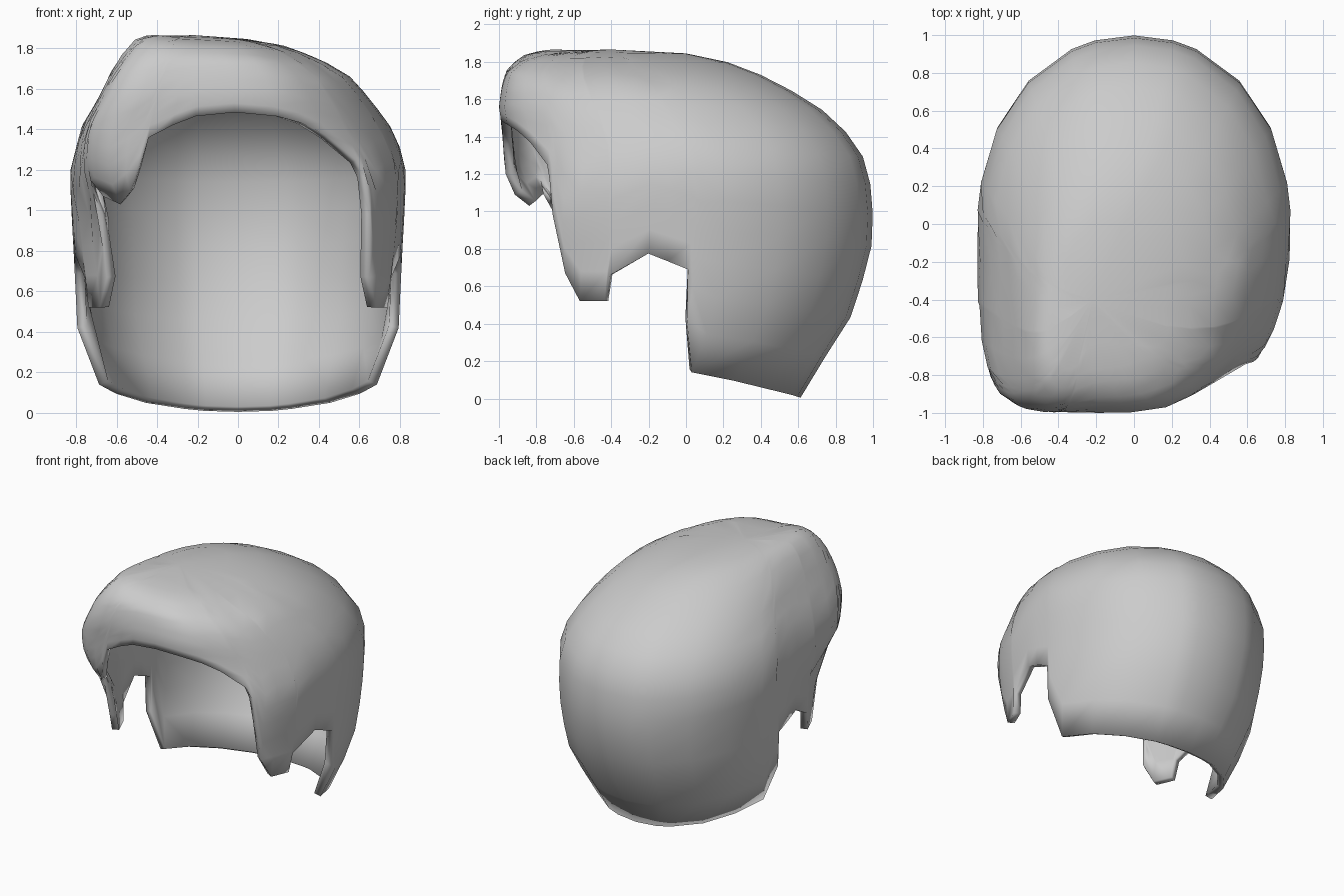
import bpy, bmesh, math

cube = bpy.data.objects.get("Cube")
if cube:
    bpy.data.objects.remove(cube)

# Hull rings from bottom to crown: height, centre x, half width, front and back reach
RINGS = [(0, 0, .66, 1, .61), (.14, 0, .70, 1, .69), (.42, 0, .795, 1, .875),
         (.77, 0, .81, 1, .99), (1.03, 0, .825, .99, 1), (1.19, 0, .83, .98, .98),
         (1.31, 0, .80, .98, .94), (1.42, -.01, .76, .98, .86),
         (1.56, -.02, .665, 1, .71), (1.66, -.035, .59, .985, .54),
         (1.74, -.06, .48, .96, .38), (1.81, -.11, .355, .87, .19),
         (1.845, -.16, .23, .74, 0), (1.866, -.22, 0, .40, -.40)]
TOP = RINGS[-1][0]
ROWS = 14

# Lower hair edge as (y, z): shared back and ear part, then each front side
BACK = [(.59, .01), (.555, .02), (.43, .05), (.25, .095), (.03, .14),
        (.005, .42), (.01, .69), (-.1, .735), (-.2, .775), (-.4, .66),
        (-.43, .52), (-.56, .52), (-.63, .67)]
LEFT = [(-.665, .98), (-.685, 1.17), (-.71, 1.25), (-.82, 1.37),
        (-.89, 1.43), (-.95, 1.465)]
RIGHT = [(-.65, .98), (-.665, 1.15), (-.695, 1.07), (-.76, 1.03),
         (-.81, 1.09), (-.84, 1.2), (-.86, 1.36), (-.91, 1.42), (-.955, 1.465)]


def ring(z):
    """Centre x, half width, centre y and half depth of the hull at a height."""
    for a, b in zip(RINGS, RINGS[1:]):
        if z <= b[0]:
            t = (z - a[0]) / (b[0] - a[0])
            cx, w, f, k = (p + (q - p) * t for p, q in zip(a[1:], b[1:]))
            return cx, w, (k - f) / 2, (k + f) / 2


def smooth(z, low, high):
    t = max(0, min(1, (z - low) / (high - low)))
    return t * t * (3 - 2 * t)


def column(y, z, side):
    """Meridian angle and edge height for a point on the hair edge."""
    cx, w, cy, depth = ring(z)
    a = math.asin(max(-1, min(1, (y - cy) / depth)))
    return (a if side > 0 else math.pi - a), z


def hull(angle, z):
    cx, w, cy, depth = ring(z)
    c, s = math.cos(angle), math.sin(angle)
    n = 2.1
    if s < 0:  # temples stand out a little
        n += .4 * smooth(z, .55, 1) * (1 - smooth(z, 1.1, 1.4))
    if c < 0 and s < 0:  # swept fringe fills out the right front corner
        n += 6.5 * smooth(z, .95, 1.55)
    k = (abs(c) ** n + abs(s) ** n) ** (-1 / n)
    x, y = cx + w * c * k, cy + depth * s * k
    # Raised crest of the fringe, fading back over the crown
    spread = .04 if y < -.7 else .2
    crest = math.exp(-(x + .42) ** 2 / .035 - (y + .70) ** 2 / spread)
    return x, y, z + (TOP - z) * crest * smooth(z, 1.5, 1.8)


# Columns run once round the head, starting at the back
cols = [column(1, .005, 1)]
cols += [column(y, z, 1) for y, z in BACK + LEFT]
cols += [column(-1, 1.485, 1)]
cols += [column(y, z, -1) for y, z in reversed(BACK + RIGHT)]

bm = bmesh.new()
cx, w, cy, depth = ring(TOP)
crown = bm.verts.new((cx, cy, TOP))
grid = [[bm.verts.new(hull(a, TOP - (TOP - ze) * (r / ROWS) ** 1.7))
         for r in range(1, ROWS + 1)] for a, ze in cols]
for a, b in zip(grid, grid[1:] + grid[:1]):
    bm.faces.new((crown, a[0], b[0]))
    for r in range(ROWS - 1):
        bm.faces.new((a[r], a[r + 1], b[r + 1], b[r]))
bmesh.ops.recalc_face_normals(bm, faces=bm.faces)
if sum(f.normal.z for f in crown.link_faces) < 0:
    bmesh.ops.reverse_faces(bm, faces=bm.faces)
mesh = bpy.data.meshes.new("hair")
bm.to_mesh(mesh)
bm.free()
hair = bpy.data.objects.new("hair", mesh)
bpy.context.collection.objects.link(hair)

# Hair thickness, inward
solid = hair.modifiers.new("thickness", 'SOLIDIFY')
solid.thickness = .05
solid.offset = -1

# Plain grey
mat = bpy.data.materials.new("hair grey")
mat.use_nodes = True
grey = (.6, .6, .6, 1)
mat.diffuse_color = grey
mat.node_tree.nodes["Principled BSDF"].inputs["Base Color"].default_value = grey
mesh.materials.append(mat)

bpy.context.view_layer.objects.active = hair
hair.select_set(True)
bpy.ops.object.shade_smooth_by_angle(angle=math.radians(50))
